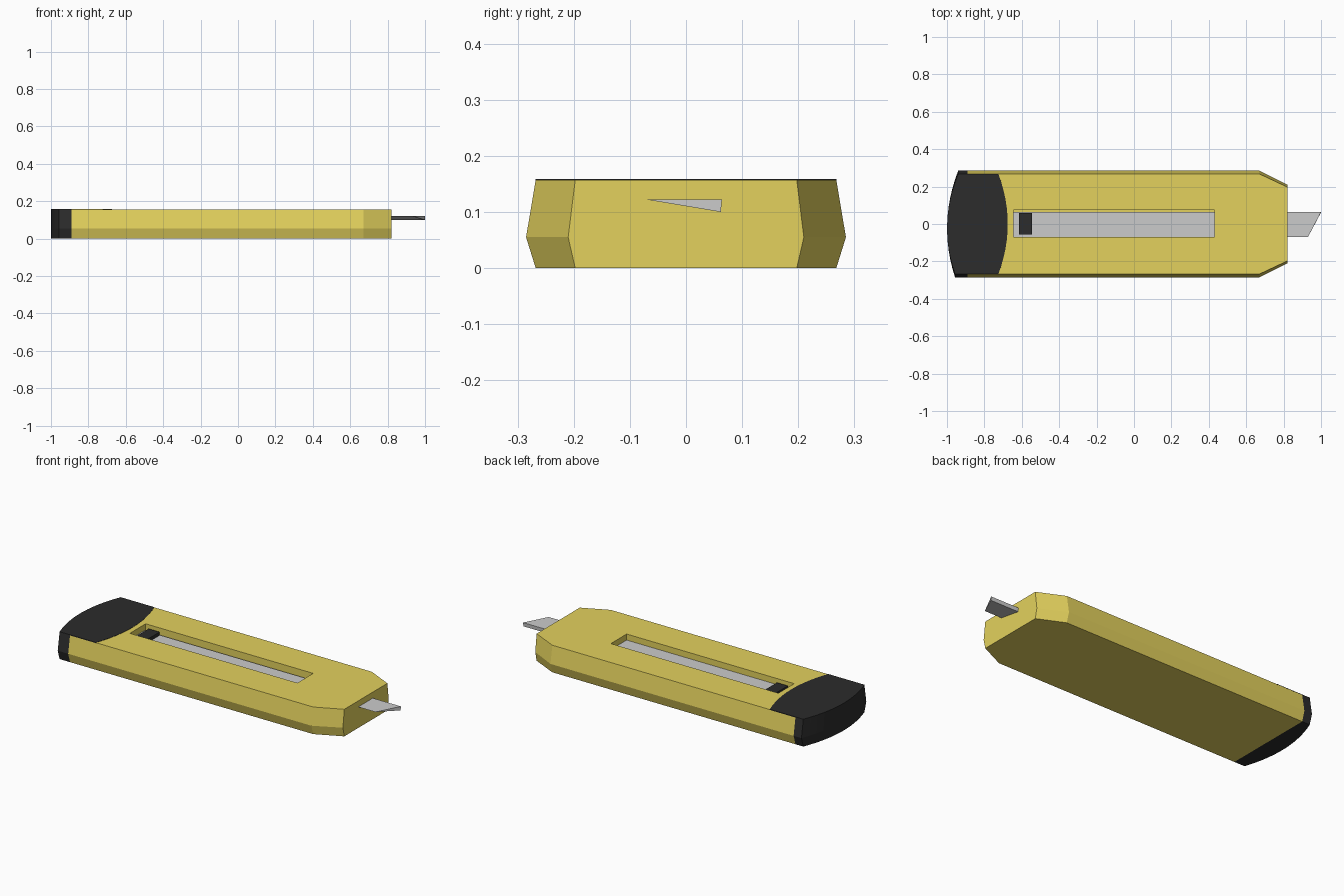
import bpy, bmesh

if "Cube" in bpy.data.objects:
    bpy.data.objects.remove(bpy.data.objects["Cube"])

LEVELS = [(0.0, 0.94), (0.055, 1.0), (0.157, 0.94)]   # height, width factor


def material(name, color):
    m = bpy.data.materials.new(name)
    m.diffuse_color = (*color, 1)
    m.use_nodes = True
    m.node_tree.nodes["Principled BSDF"].inputs["Base Color"].default_value = m.diffuse_color
    return m


yellow = material("yellow", (0.77, 0.64, 0.11))
dark = material("dark", (0.025, 0.025, 0.025))


def loft(name, outline, levels, mat=None):
    """Stack a counter-clockwise xy outline at several heights, scaling its y."""
    bm = bmesh.new()
    rings = [[bm.verts.new((x, y * s, z)) for x, y in outline] for z, s in levels]
    n = len(outline)
    for a, b in zip(rings, rings[1:]):
        for i in range(n):
            j = (i + 1) % n
            bm.faces.new((a[i], a[j], b[j], b[i]))
    bm.faces.new(rings[0][::-1])
    bm.faces.new(rings[-1])
    bmesh.ops.recalc_face_normals(bm, faces=bm.faces)
    me = bpy.data.meshes.new(name)
    bm.to_mesh(me)
    bm.free()
    ob = bpy.data.objects.new(name, me)
    bpy.context.collection.objects.link(ob)
    if mat:
        me.materials.append(mat)
    return ob


def rect(x0, x1, y0, y1):
    return [(x0, y0), (x1, y0), (x1, y1), (x0, y1)]


def arc(x_low, x_mid, x_high, n=12, w=0.285):
    """Parabolic curve across the handle from -y to +y."""
    pts = []
    for i in range(n + 1):
        t = 2 * i / n - 1
        x = x_mid + (x_high - x_low) / 2 * t + ((x_low + x_high) / 2 - x_mid) * t * t
        pts.append((x, w * t))
    return pts


# handle with chamfered nose
body = loft("handle", [(-0.89, -0.285), (0.67, -0.285), (0.82, -0.21),
                       (0.82, 0.21), (0.67, 0.285), (-0.89, 0.285)], LEVELS, yellow)

# slider slot cut into the top
cutter = loft("slot_cutter", rect(-0.645, 0.43, -0.07, 0.075), [(0.1, 1), (0.2, 1)], yellow)
cutter.hide_render = True
cutter.hide_set(True)
cut = body.modifiers.new("slot", 'BOOLEAN')
cut.object = cutter
cut.solver = 'EXACT'

# dark end cap and its curved top plate
back = arc(-0.957, -0.999, -0.94)[::-1]
loft("end_cap", [(-0.89, -0.285), (-0.89, 0.285)] + back, LEVELS, dark)
loft("cap_top_plate", arc(-0.725, -0.675, -0.725) + back,
     [(0.155, 0.942), (0.1585, 0.94)], dark)

# wedge blade, sharp along its -y edge
bm = bmesh.new()
ends = [[bm.verts.new(p) for p in ((x0, -0.07, 0.122), (x1, 0.062, 0.1), (x1, 0.064, 0.122))]
        for x0, x1 in ((-0.645, -0.645), (0.93, 1.0))]
for i in range(3):
    j = (i + 1) % 3
    bm.faces.new((ends[0][i], ends[0][j], ends[1][j], ends[1][i]))
for e in ends:
    bm.faces.new(e)
bmesh.ops.recalc_face_normals(bm, faces=bm.faces)
me = bpy.data.meshes.new("blade")
bm.to_mesh(me)
bm.free()
blade = bpy.data.objects.new("blade", me)
bpy.context.collection.objects.link(blade)

# thumb slider
loft("slider", rect(-0.615, -0.545, -0.055, 0.06), [(0.115, 1), (0.142, 1)], dark)
